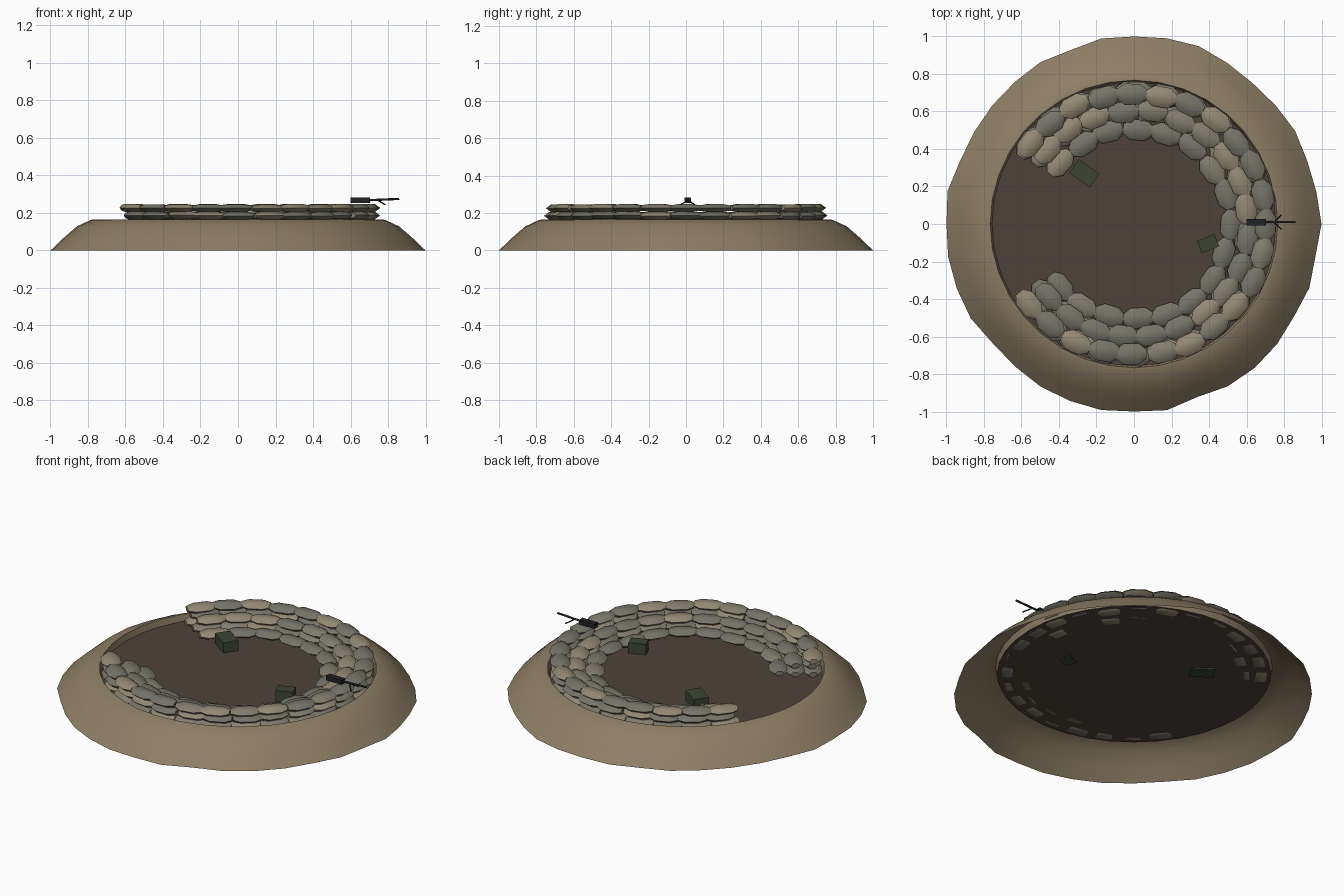
import bpy, bmesh, math, random
from mathutils import Vector, Matrix

if "Cube" in bpy.data.objects:
    bpy.data.objects.remove(bpy.data.objects["Cube"])

random.seed(4)


def material(name, r, g, b):
    m = bpy.data.materials.new(name)
    m.diffuse_color = (r, g, b, 1)
    m.use_nodes = True
    m.node_tree.nodes["Principled BSDF"].inputs["Base Color"].default_value = m.diffuse_color
    return m


EARTH = material("earth", 0.27, 0.21, 0.13)
FLOOR = material("pit_floor", 0.075, 0.055, 0.042)
BAGS = [material("bag_tan", 0.29, 0.25, 0.17),
        material("bag_grey", 0.18, 0.175, 0.14),
        material("bag_olive", 0.22, 0.205, 0.155)]
METAL = material("gun_metal", 0.015, 0.017, 0.018)
CRATE = material("crate_green", 0.045, 0.06, 0.035)


def finish(name, bm, mats, smooth=None):
    bmesh.ops.recalc_face_normals(bm, faces=bm.faces)
    me = bpy.data.meshes.new(name)
    bm.to_mesh(me)
    bm.free()
    for m in mats:
        me.materials.append(m)
    ob = bpy.data.objects.new(name, me)
    bpy.context.collection.objects.link(ob)
    if smooth:
        bpy.ops.object.select_all(action='DESELECT')
        ob.select_set(True)
        bpy.context.view_layer.objects.active = ob
        bpy.ops.object.shade_smooth_by_angle(angle=math.radians(smooth))
    return ob


def bridge(bm, a, b):
    n = len(a)
    return [bm.faces.new((a[i], a[(i + 1) % n], b[(i + 1) % n], b[i])) for i in range(n)]


# earth berm: lathed mound with a slightly uneven foot
SEG = 36
foot = [1 if i % 9 == 0 else random.uniform(0.98, 1.012) for i in range(SEG)]
profile = [(1, 0), (0.93, 0.067), (0.86, 0.128), (0.785, 0.163), (0.767, 0.165), (0.757, 0.128)]
bm = bmesh.new()
rings = []
for k, (r, z) in enumerate(profile):
    uneven = max(0, 1 - k / 3)
    ring = []
    for i in range(SEG):
        a = 2 * math.pi * i / SEG
        rr = r * (1 + (foot[i] - 1) * uneven)
        ring.append(bm.verts.new((max(-1, min(1, rr * math.cos(a))),
                                  max(-1, min(1, rr * math.sin(a))), z)))
    rings.append(ring)
for a, b in zip(rings, rings[1:]):
    bridge(bm, a, b)
finish("earth_berm", bm, [EARTH], 40)

# pit floor: very shallow dish
bm = bmesh.new()
rings = [[bm.verts.new((r * math.cos(2 * math.pi * i / SEG), r * math.sin(2 * math.pi * i / SEG), z))
          for i in range(SEG)] for r, z in ((0.757, 0.128), (0.4, 0.12))]
bridge(bm, *rings)
bm.faces.new(rings[1])
finish("pit_floor", bm, [FLOOR], 40)


# sandbags: six-sided pillows tapered at both ends
def add_bag(bm, mat, length, width, height, slot):
    loops = []
    for t, s in ((-1, 0.45), (-0.5, 0.96), (0.5, 0.96), (1, 0.45)):
        loop = []
        for i in range(6):
            a = math.pi * i / 3
            p = Vector((t * length / 2, math.cos(a) * width / 2 * s,
                        math.sin(a) * height / 1.732 * (0.4 + 0.6 * s)))
            loop.append(bm.verts.new(mat @ p))
        loops.append(loop)
    faces = [f for a, b in zip(loops, loops[1:]) for f in bridge(bm, a, b)]
    faces += [bm.faces.new(loops[0]), bm.faces.new(loops[-1])]
    for f in faces:
        f.material_index = slot


def bag_row(name, radius, z, count, half_arc):
    bm = bmesh.new()
    step = 2 * half_arc / count
    for i in range(count):
        a = -half_arc + step * (i + 0.5) + random.uniform(-0.01, 0.01)
        r = radius + random.uniform(-0.008, 0.008)
        m = (Matrix.Translation((r * math.cos(a), r * math.sin(a), z + random.uniform(-0.002, 0.002)))
             @ Matrix.Rotation(a + math.pi / 2 + random.uniform(-0.06, 0.06), 4, 'Z'))
        add_bag(bm, m, step * radius * 1.03, 0.115, 0.042, random.choice((0, 1, 1, 2)))
    finish(name, bm, BAGS, 50)


# three stepped courses, open on the -x side
ARC = math.radians(149)
for course, z in enumerate((0.146, 0.186, 0.226)):
    for step, radius in enumerate((0.51, 0.605, 0.70)):
        if step >= course:
            count = round(2 * ARC * radius / 0.158)
            shift = math.radians(2.5) * (course % 2)
            bag_row(f"sandbag_course_{course + 1}_ring_{step + 1}", radius, z, count, ARC - shift)


# crates
def box(name, centre, size, turn, mat):
    bm = bmesh.new()
    bmesh.ops.create_cube(bm, size=1, matrix=Matrix.Translation(centre)
                          @ Matrix.Rotation(math.radians(turn), 4, 'Z')
                          @ Matrix.Diagonal((*size, 1)))
    return finish(name, bm, [mat])


box("large_crate", (-0.265, 0.27, 0.148), (0.135, 0.09, 0.07), -35, CRATE)
box("small_crate", (0.395, -0.105, 0.15), (0.1, 0.07, 0.07), 22, CRATE)


# machine gun
def rod(name, a, b, radius, sides=8):
    a, b = Vector(a), Vector(b)
    d = b - a
    bm = bmesh.new()
    bmesh.ops.create_cone(bm, cap_ends=True, segments=sides, radius1=radius, radius2=radius,
                          depth=d.length, matrix=Matrix.Translation((a + b) / 2)
                          @ d.to_track_quat('Z', 'Y').to_matrix().to_4x4())
    finish(name, bm, [METAL], 50)


box("gun_receiver", (0.652, 0.01, 0.268), (0.104, 0.034, 0.028), 0, METAL)
rod("gun_barrel", (0.70, 0.01, 0.268), (0.86, 0.01, 0.275), 0.006)
for side in (-1, 1):
    rod(f"bipod_leg_{'left' if side > 0 else 'right'}", (0.745, 0.01, 0.268),
        (0.785, 0.01 + 0.037 * side, 0.244), 0.004, 6)
